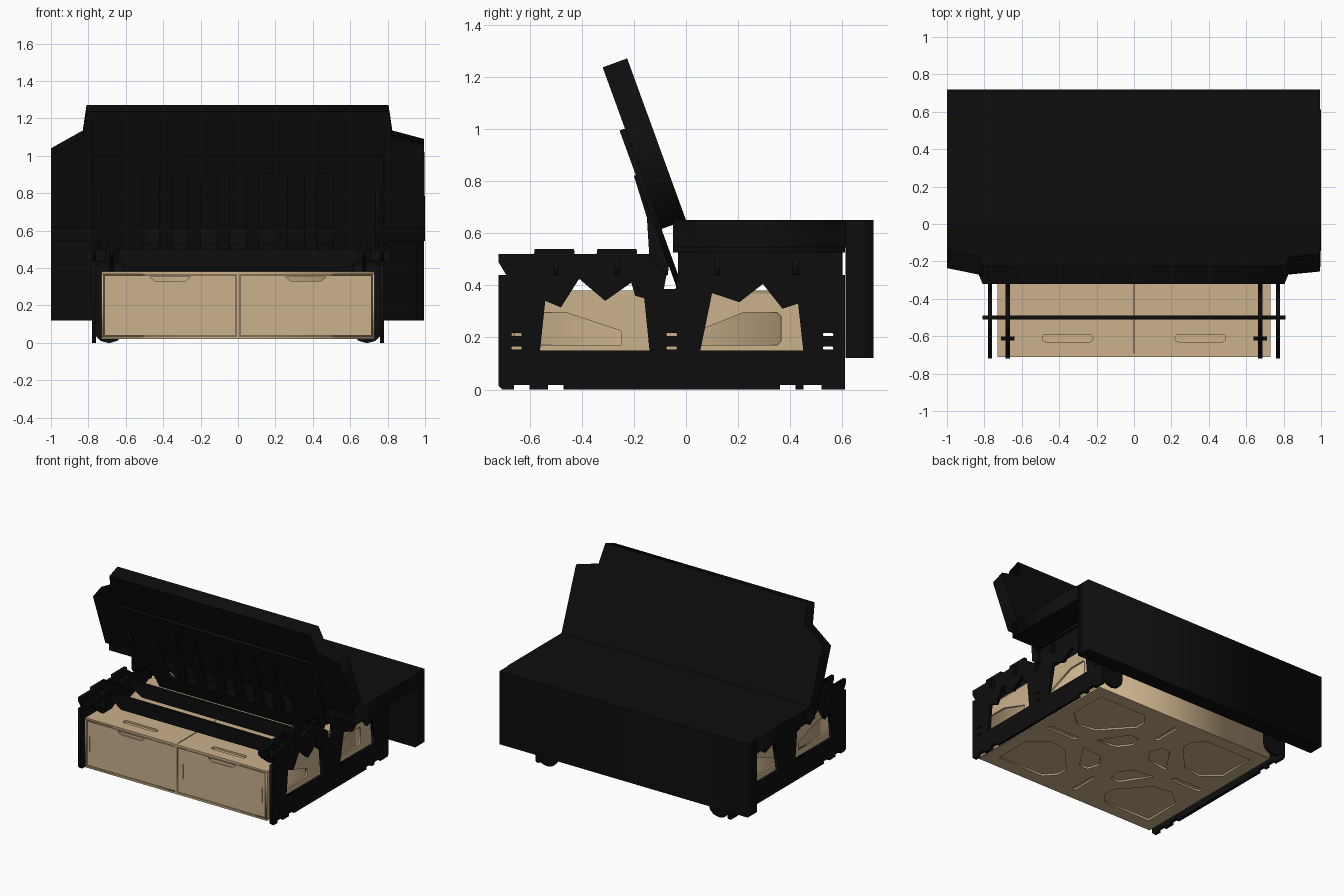
import bpy, math
from mathutils import Matrix, Vector

cube = bpy.data.objects.get("Cube")
if cube:
    bpy.data.objects.remove(cube)


def material(name, rgb):
    m = bpy.data.materials.new(name)
    m.use_nodes = True
    m.diffuse_color = (*rgb, 1)
    m.node_tree.nodes["Principled BSDF"].inputs["Base Color"].default_value = (*rgb, 1)
    return m


BLACK = material("matte black", (0.004, 0.004, 0.004))
WOOD = material("birch plywood", (0.6, 0.44, 0.26))

# Drawing planes: columns are the directions of u, v and thickness
TILT = math.radians(20)
UP = Vector((0, -math.sin(TILT), math.cos(TILT)))
PLANES = {
    "side": ((0, 1, 0), (0, 0, 1), (1, 0, 0)),
    "front": ((1, 0, 0), (0, 0, 1), (0, -1, 0)),
    "top": ((1, 0, 0), (0, 1, 0), (0, 0, 1)),
    "lid": ((1, 0, 0), UP, Vector((1, 0, 0)).cross(UP)),
}


def plate(name, plane, outline, low, high, mat, holes=(), origin=(0, 0, 0)):
    """Flat panel with holes, spanning low..high along the plane's normal."""
    curve = bpy.data.curves.new(name, "CURVE")
    curve.dimensions = "2D"
    curve.fill_mode = "BOTH"
    curve.extrude = (high - low) / 2
    for loop in (outline, *holes):
        s = curve.splines.new("POLY")
        s.points.add(len(loop) - 1)
        for p, (u, v) in zip(s.points, loop):
            p.co = (u, v, 0, 1)
        s.use_cyclic_u = True
    temp = bpy.data.objects.new(name + " curve", curve)
    bpy.context.collection.objects.link(temp)
    graph = bpy.context.evaluated_depsgraph_get()
    mesh = bpy.data.meshes.new_from_object(temp.evaluated_get(graph))
    bpy.data.objects.remove(temp)
    frame = Matrix(PLANES[plane]).transposed().to_4x4()
    mesh.transform(Matrix.Translation(origin) @ frame @ Matrix.Translation((0, 0, (low + high) / 2)))
    mesh.materials.clear()
    mesh.materials.append(mat)
    obj = bpy.data.objects.new(name, mesh)
    bpy.context.collection.objects.link(obj)
    return obj


def rect(u0, u1, v0, v1):
    return [(u0, v0), (u1, v0), (u1, v1), (u0, v1)]


def slot(u0, u1, v0, v1, n=5):
    """Rectangle with rounded ends or corners."""
    r = min(u1 - u0, v1 - v0) * 0.45
    pts = []
    for k, (cu, cv) in enumerate(rect(u0 + r, u1 - r, v0 + r, v1 - r)):
        for i in range(n):
            a = math.pi + (k + i / (n - 1)) * math.pi / 2
            pts.append((cu + r * math.cos(a), cv + r * math.sin(a)))
    return pts


def box(name, x0, x1, y0, y1, z0, z1, mat):
    return plate(name, "top", rect(x0, x1, y0, y1), z0, z1, mat)


# ---- Plywood drawer cabinet ----
FRONT, BACK, HALF = -0.71, 0.52, 0.73
box("cabinet_core", -0.718, 0.718, FRONT + 0.012, BACK - 0.012, 0.032, 0.368, WOOD)
box("cabinet_back", -0.73, 0.73, BACK - 0.012, BACK, 0.02, 0.38, WOOD)

top_slots = [slot(c - 0.135, c + 0.135, -0.63, -0.59) for c in (-0.355, 0.355)]
plate("cabinet_top", "top", rect(-HALF, HALF, FRONT, BACK - 0.012), 0.368, 0.38, WOOD,
      top_slots + [rect(-0.003, 0.003, -0.69, -0.25)])

# Floor with lightening pockets
MID = (FRONT + BACK) / 2
CORNER = [(0.64, 0.52), (0.64, 0.24), (0.52, 0.14), (0.38, 0.16), (0.2, 0.36), (0.2, 0.44), (0.27, 0.52)]
CENTRE = [(0.3, 0.06), (0.14, 0.08), (0.07, 0.17), (0.1, 0.26), (0.17, 0.26)]
pockets = []
for sx in (-1, 1):
    for sy in (-1, 1):
        for shape in (CORNER, CENTRE):
            pockets.append([(sx * u, MID + sy * v) for u, v in shape])
    pockets.append(slot(sx * 0.53 - 0.12, sx * 0.53 + 0.12, MID - 0.02, MID + 0.02))
    pockets.append(slot(-0.015, 0.015, MID + sx * 0.42 - 0.1, MID + sx * 0.42 + 0.1))
plate("cabinet_floor", "top", rect(-HALF, HALF, FRONT, BACK - 0.012), 0.02, 0.032, WOOD, pockets)

# Cabinet sides with tapered pockets
pocket_front = [(-0.66, 0.17), (-0.25, 0.17), (-0.25, 0.225), (-0.46, 0.295), (-0.66, 0.295)]
pocket_rear = [(0.01, 0.17), (0.35, 0.17), (0.365, 0.185), (0.365, 0.28), (0.35, 0.295), (0.22, 0.295), (0.01, 0.21)]
for s, side in ((-1, "right"), (1, "left")):
    lo, hi = sorted((s * 0.718, s * HALF))
    plate(side + "_cabinet_side", "side", rect(FRONT, BACK - 0.012, 0.032, 0.368), lo, hi, WOOD,
          [pocket_front, pocket_rear])

# Cabinet face frame, drawer fronts and grips
frame_holes = [rect(-0.718, -0.007, 0.034, 0.364), rect(0.007, 0.718, 0.034, 0.364)]
plate("face_frame", "front", rect(-0.718, 0.718, 0.032, 0.368), 0.698, 0.71, WOOD, frame_holes)
for x0, x1, grip, side in ((-0.713, -0.012, 0.045, "right"), (0.012, 0.713, 0.675, "left")):
    c = (x0 + x1) / 2
    grip_notch = [(c - 0.11, 0.352), (c - 0.08, 0.33), (c + 0.08, 0.33), (c + 0.11, 0.352)]
    plate(side + "_drawer_front", "front", rect(x0, x1, 0.039, 0.359), 0.698, 0.708, WOOD, [grip_notch])
for i, x in enumerate((-0.7, 0.05, 0.685)):
    plate(f"drawer_latch_{i}", "front", slot(x - 0.007, x + 0.007, 0.14, 0.25), 0.708, 0.712, WOOD)

# ---- Black side frames ----
notches = [(-0.66, -0.6), (-0.53, -0.47), (0.36, 0.42), (0.45, 0.52)]
outline = [(-0.72, 0.015), (-0.705, 0)]
for a, b in notches:
    outline += [(a, 0), (a, 0.018), (b, 0.018), (b, 0)]
outline += [(0.6, 0), (0.61, 0.015), (0.61, 0.44), (-0.03, 0.44), (-0.04, 0.385),
            (-0.085, 0.385), (-0.075, 0.44), (-0.72, 0.44)]
window_front = [(-0.56, 0.15), (-0.14, 0.15), (-0.16, 0.35), (-0.195, 0.36), (-0.21, 0.41), (-0.31, 0.34),
                (-0.41, 0.425), (-0.48, 0.315), (-0.54, 0.34)]
window_rear = [(0.055, 0.15), (0.45, 0.15), (0.43, 0.33), (0.37, 0.31), (0.295, 0.405), (0.205, 0.335),
               (0.1, 0.37)]
lash_slots = [slot(c - 0.02, c + 0.02, z, z + 0.012) for c in (-0.65, -0.055, 0.545) for z in (0.153, 0.205)]
rail = [(-0.67, 0.44), (-0.69, 0.455), (-0.72, 0.49), (-0.72, 0.52)]
for c in (-0.505, -0.265):
    rail += [(c - 0.078, 0.52), (c - 0.075, 0.54), (c + 0.075, 0.54), (c + 0.078, 0.52)]
rail += [(-0.06, 0.52), (-0.07, 0.44), (-0.16, 0.36 + 0.03), (-0.21, 0.41), (-0.31, 0.385),
         (-0.41, 0.43), (-0.5, 0.385), (-0.6, 0.385)]
rear_rail = [(-0.03, 0.44), (-0.03, 0.53), (0.6, 0.53), (0.6, 0.385), (0.37, 0.385), (0.295, 0.41), (0.2, 0.385)]

for s, side in ((-1, "right"), (1, "left")):
    def at(c, t):
        return s * c - t / 2, s * c + t / 2

    plate(side + "_side_frame", "side", outline, *at(0.77, 0.022), BLACK,
          [window_front, window_rear] + lash_slots)
    plate(side + "_front_rail", "side", rail, *at(0.675, 0.022), BLACK)
    plate(side + "_rear_rail", "side", rear_rail, *at(0.675, 0.022), BLACK)
    plate(side + "_upper_frame", "side", rect(-0.03, 0.6, 0.44, 0.53), *at(0.77, 0.022), BLACK)
    plate(side + "_upper_front_frame", "side", rail[2:12] + [(-0.07, 0.44), (-0.69, 0.44)], *at(0.77, 0.022), BLACK)
    box(side + "_rail_clip", *at(0.675, 0.07), -0.622, -0.602, 0.43, 0.5, BLACK)
    # Rear foot brackets and folding lid arm
    plate(side + "_rear_bracket", "front", slot(*at(0.69, 0.16), 0, 0.44, 4), -0.61, -0.588, BLACK)
    arm = [(-0.14, 0.5), (-0.09, 0.46), (-0.06, 0.5), (-0.1, 0.64), (-0.17, 0.83), (-0.2, 0.82), (-0.15, 0.66)]
    plate(side + "_lid_arm", "side", arm, *at(0.745, 0.02), BLACK)

# Cross beams joining the frames
for i, y in enumerate((-0.5, -0.265, 0.12, 0.42)):
    beam = [(-0.81, 0.44), (-0.64, 0.44), (-0.58, 0.4), (0.58, 0.4), (0.64, 0.44), (0.81, 0.44),
            (0.81, 0.5), (-0.81, 0.5)]
    plate(f"cross_beam_{i}", "front", beam, -y - 0.011, -y + 0.011, BLACK)

# ---- Slatted boards ----
HINGE = (0, 0, 0.65)
slats = [slot(x - 0.045, x + 0.045, -0.13, 0.32) for x in [i * 0.155 for i in range(-3, 4)]]
board = [(-0.6, -0.27), (0.6, -0.27), (0.64, -0.13), (0.77, -0.13), (0.78, 0.41), (-0.78, 0.41),
         (-0.77, -0.13), (-0.64, -0.13)]
plate("lid_board", "lid", board, 0.1, 0.122, BLACK, slats, HINGE)
seat_slats = [slot(c - 0.045, c + 0.045, 0.1, 0.5) for c in [i * 0.155 for i in range(-3, 4)]]
plate("seat_board", "top", rect(-0.8, 0.8, -0.05, 0.61), 0.525, 0.545, BLACK, seat_slats)

# ---- Folding mattress ----
lid_shape = [(-1, 0), (1, 0), (0.995, 0.468), (0.825, 0.516), (0.805, 0.66), (-0.81, 0.66), (-0.83, 0.516),
             (-1, 0.415)]
plate("backrest_cushion", "lid", lid_shape, 0, 0.1, BLACK, (), HINGE)
box("seat_cushion", -1, 1, -0.05, 0.612, 0.545, 0.65, BLACK)
box("hanging_cushion", -1, 0.995, 0.612, 0.72, 0.12, 0.65, BLACK)
